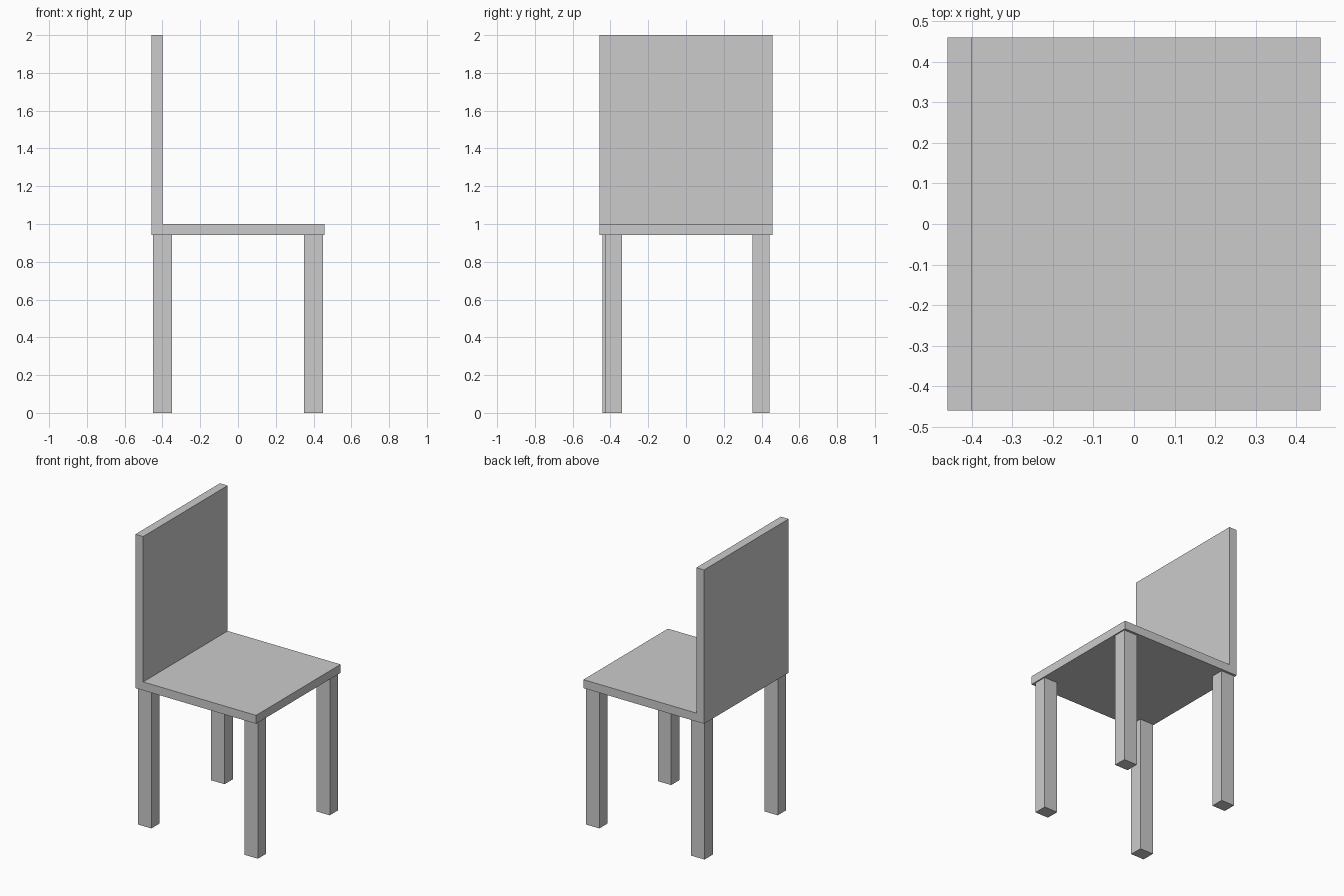
import bpy

if "Cube" in bpy.data.objects:
    bpy.data.objects.remove(bpy.data.objects["Cube"])


def box(name, x, y, z):
    """Box spanning the given (min, max) ranges."""
    bpy.ops.mesh.primitive_cube_add(size=1)
    ob = bpy.context.object
    ob.name = name
    for i, (lo, hi) in enumerate((x, y, z)):
        ob.location[i] = (lo + hi) / 2
        ob.scale[i] = hi - lo
    bpy.ops.object.transform_apply(location=False, rotation=False, scale=True)
    return ob


SEAT_BOTTOM, SEAT_TOP = 0.942, 1.0
HALF = 0.459

# Seat and backrest slabs
box("seat", (-HALF, HALF), (-HALF, HALF), (SEAT_BOTTOM, SEAT_TOP))
box("backrest", (-HALF, -0.4), (-HALF, HALF), (SEAT_TOP, 2.0))

# Legs: one sits slightly further in than the others
LEG_X, LEG_Y = 0.051, 0.045
for name, cx, cy in (
    ("backrest_side_leg_near", -0.4, -0.398),
    ("backrest_side_leg_far", -0.4, 0.398),
    ("open_side_leg_near", 0.4, -0.383),
    ("open_side_leg_far", 0.4, 0.398),
):
    box(name, (cx - LEG_X, cx + LEG_X), (cy - LEG_Y, cy + LEG_Y), (0, SEAT_BOTTOM))
